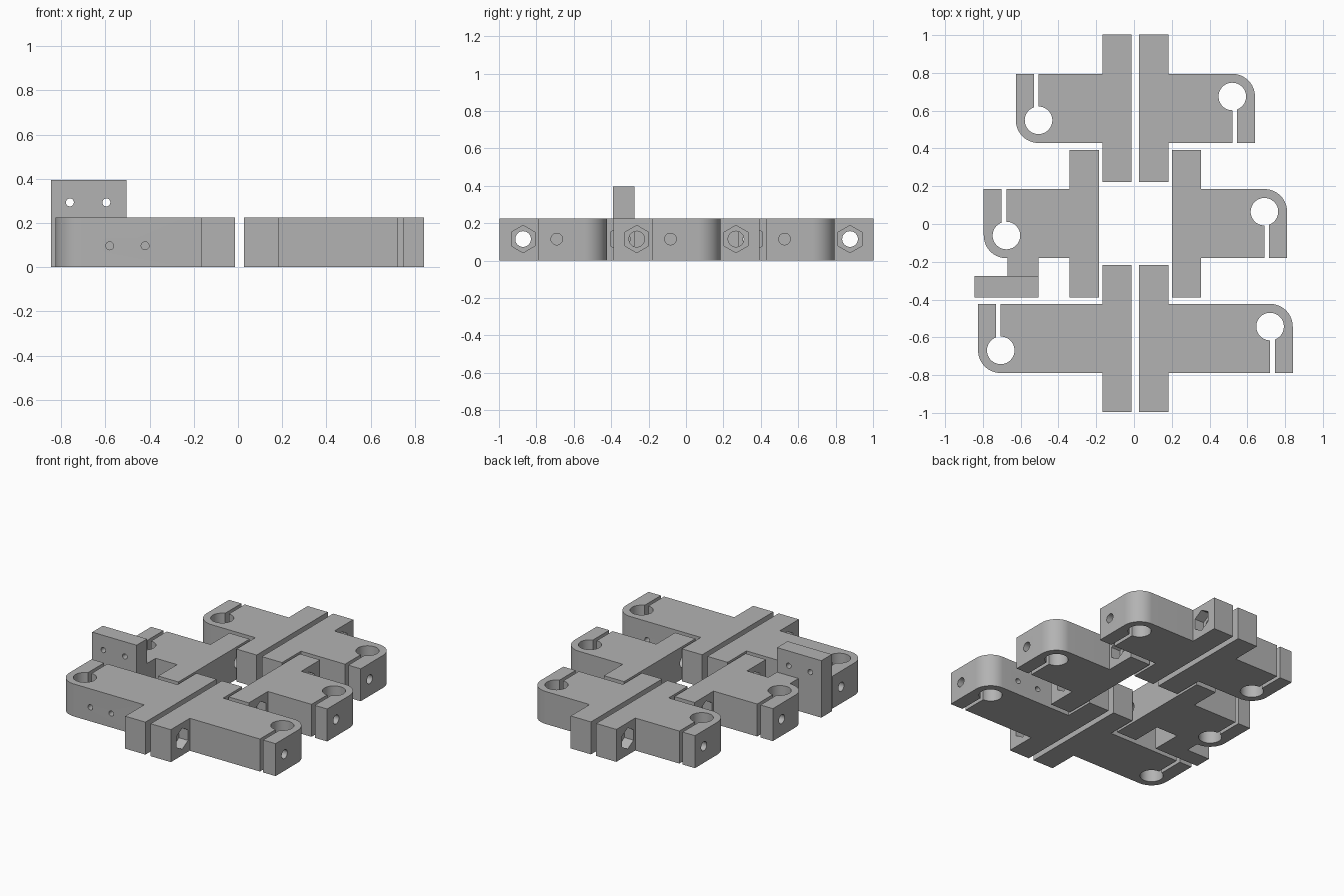
import bpy, bmesh
from math import sin, cos, pi, radians
from mathutils import Matrix, Vector

cube = bpy.data.objects.get("Cube")
if cube:
    bpy.data.objects.remove(cube, do_unlink=True)

H = 0.225            # arm thickness
BAR, HALF = 0.155, 0.39   # jaw bar width and half length
ARM = 0.183          # half width of the arm
TIP = 0.12           # distance from tip to clamp hole, also corner radius
BORE, SLOT = 0.073, 0.025
CX = 0.0075          # axis the pairs turn about

grey = bpy.data.materials.new("grey")
grey.use_nodes = True
colour = (0.45, 0.45, 0.45, 1)
grey.diffuse_color = colour
grey.node_tree.nodes["Principled BSDF"].inputs["Base Color"].default_value = colour


def make(name, bm):
    bmesh.ops.recalc_face_normals(bm, faces=bm.faces[:])
    mesh = bpy.data.meshes.new(name)
    bm.to_mesh(mesh)
    bm.free()
    mesh.materials.append(grey)
    ob = bpy.data.objects.new(name, mesh)
    bpy.context.collection.objects.link(ob)
    return ob


def activate(ob):
    bpy.ops.object.select_all(action='DESELECT')
    ob.select_set(True)
    bpy.context.view_layer.objects.active = ob


def drill(ob, axis, start, end, r, sides=32):
    """Cut a round or hexagonal hole from start to end along an axis."""
    a, b = Vector(start), Vector(end)
    turn = Matrix.Rotation(pi / 2, 4, 'Y' if axis == 'X' else 'X')
    spin = Matrix.Rotation(pi / 2, 4, 'Z') if sides == 6 else Matrix()
    bm = bmesh.new()
    bmesh.ops.create_cone(bm, cap_ends=True, segments=sides, radius1=r, radius2=r,
                          depth=(b - a).length,
                          matrix=Matrix.Translation((a + b) / 2) @ turn @ spin)
    cutter = make("hole_cutter", bm)
    cutter.hide_render = True
    mod = ob.modifiers.new("hole", 'BOOLEAN')
    mod.operation, mod.solver, mod.object = 'DIFFERENCE', 'EXACT', cutter
    activate(ob)
    bpy.ops.object.modifier_apply(modifier=mod.name)
    bpy.data.objects.remove(cutter, do_unlink=True)


def finish(ob):
    activate(ob)
    bpy.ops.object.shade_smooth_by_angle(angle=radians(30))


def arc(cx, cy, r, a0, a1, n):
    return [(cx + r * cos(radians(a0 + (a1 - a0) * i / n)),
             cy + r * sin(radians(a0 + (a1 - a0) * i / n))) for i in range(n + 1)]


def clamp_half(name, bar, tip, screw_holes):
    """T-shaped clamp half with a slotted bore at its rounded tip."""
    edge, bore_x, bore_y = bar + BAR, tip - TIP, ARM - TIP
    pts = [(bar, -HALF), (edge, -HALF), (edge, -ARM), (bore_x, -ARM)]
    pts += arc(bore_x, bore_y, BORE, -90, -430, 40)
    pts += [(bore_x + SLOT, -ARM), (tip, -ARM)]
    pts += arc(bore_x, bore_y, TIP, 0, 90, 16)
    pts += [(edge, ARM), (edge, HALF), (bar, HALF)]
    bm = bmesh.new()
    face = bm.faces.new([bm.verts.new((x, y, 0)) for x, y in pts])
    top = bmesh.ops.extrude_face_region(bm, geom=[face])["geom"]
    bmesh.ops.translate(bm, vec=(0, 0, H),
                        verts=[v for v in top if isinstance(v, bmesh.types.BMVert)])
    ob = make(name, bm)
    z = 0.115
    # bolt holes with hexagonal nut pockets in the bar
    for y in (-0.265, 0.265):
        drill(ob, 'X', (bar - 0.05, y, z), (edge + 0.05, y, z), 0.042)
        drill(ob, 'X', (edge - 0.07, y, z), (edge + 0.05, y, z), 0.073, 6)
    # pinch bolt across the slot
    drill(ob, 'X', (tip - 0.33, -0.085, z), (tip + 0.05, -0.085, z), 0.031)
    # small screw holes in the side of the arm
    if screw_holes:
        for x in (0.4275, 0.5875):
            drill(ob, 'Y', (x, ARM - 0.12, 0.097), (x, ARM + 0.05, 0.097), 0.018, 20)
    finish(ob)
    return ob


# Three clamp pairs, the second half turned half way round
for row, y, bar, tip, screws in (("front", -0.606, 0.02, 0.833, True),
                                 ("middle", 0.002, 0.193, 0.803, False),
                                 ("back", 0.612, 0.02, 0.633, False)):
    left = clamp_half(row + "_left_clamp", bar, tip, screws)
    left.location = (CX, y, 0)
    right = left.copy()
    right.data = left.data.copy()
    right.name = row + "_right_clamp"
    right.rotation_euler.z = pi
    bpy.context.collection.objects.link(right)


def box(name, lo, hi):
    lo, hi = Vector(lo), Vector(hi)
    bm = bmesh.new()
    bmesh.ops.create_cube(bm, size=1, matrix=Matrix.Translation((lo + hi) / 2)
                          @ Matrix.Diagonal((*(hi - lo), 1)))
    return make(name, bm)


# Mounting plate on a short stem beside the middle clamp
box("plate_stem", (-0.67, -0.28, 0), (-0.505, -0.175, H))
plate = box("mounting_plate", (-0.845, -0.39, 0), (-0.505, -0.275, 0.395))
for x in (-0.76, -0.595):
    drill(plate, 'Y', (x, -0.45, 0.293), (x, -0.2, 0.293), 0.018, 20)
finish(plate)
